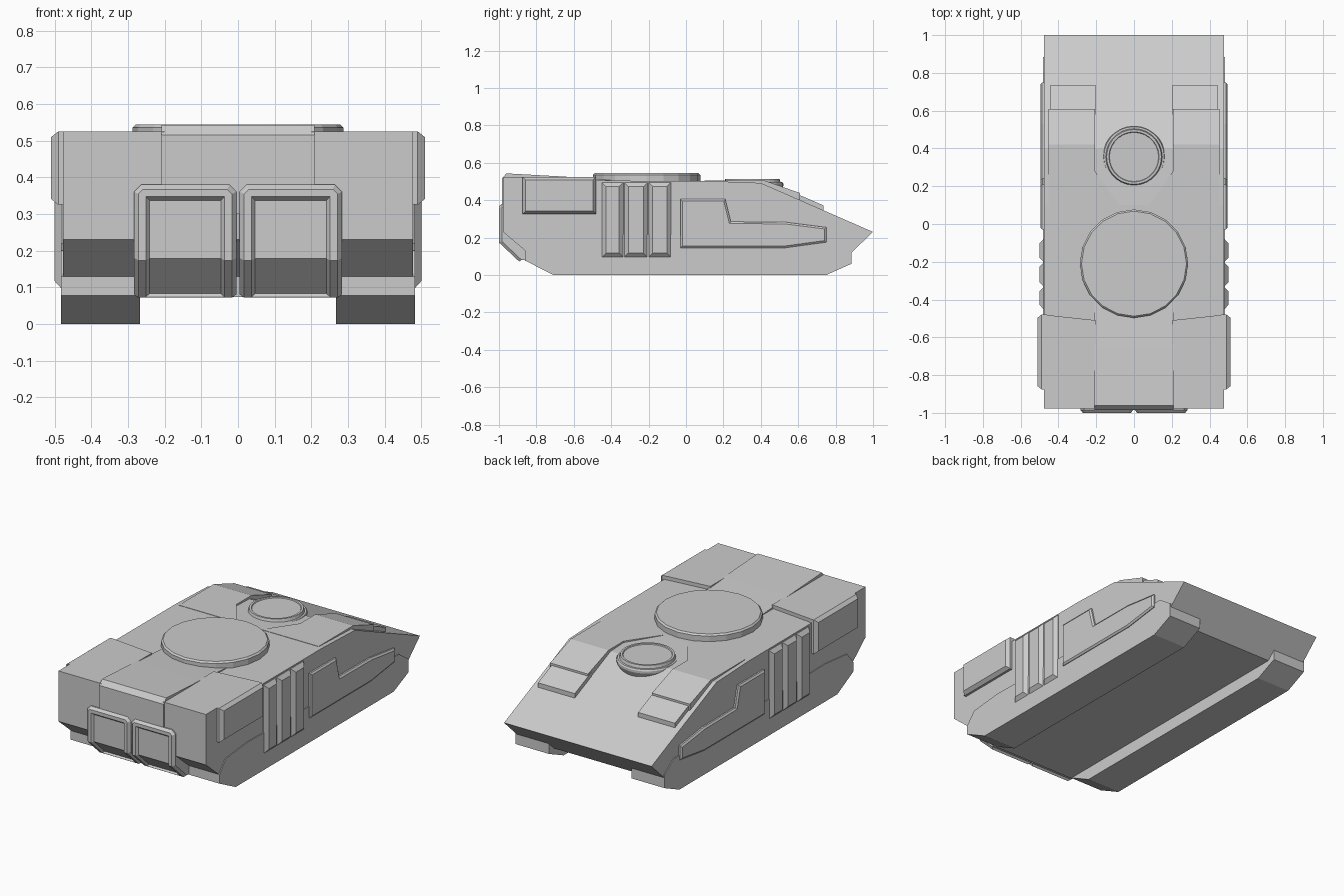
import bpy, bmesh, math
from mathutils import Vector

if "Cube" in bpy.data.objects:
    bpy.data.objects.remove(bpy.data.objects["Cube"])


def finish(name, bm, mirror=False):
    me = bpy.data.meshes.new(name)
    bm.to_mesh(me)
    bm.free()
    ob = bpy.data.objects.new(name, me)
    bpy.context.collection.objects.link(ob)
    if mirror:
        m = ob.modifiers.new("Mirror", 'MIRROR')
        m.use_mirror_merge = False
    return ob


def extrude(pts, axis, a, b):
    """Solid from a closed outline: axis x takes (y, z) points, axis z takes (x, y)."""
    bm = bmesh.new()
    put = (lambda p, t: (t, p[0], p[1])) if axis == 'x' else (lambda p, t: (p[0], p[1], t))
    lo = [bm.verts.new(put(p, a)) for p in pts]
    hi = [bm.verts.new(put(p, b)) for p in pts]
    bm.faces.new(lo)
    cap = bm.faces.new(hi)
    n = len(pts)
    for i in range(n):
        j = (i + 1) % n
        bm.faces.new((lo[i], lo[j], hi[j], hi[i]))
    bmesh.ops.recalc_face_normals(bm, faces=bm.faces[:])
    bm.normal_update()
    return bm, cap


def prism(name, pts, axis, a, b, mirror=False, chamfer=None):
    bm, cap = extrude(pts, axis, a, b)
    if chamfer:
        bmesh.ops.inset_region(bm, faces=[cap], thickness=chamfer[0], depth=chamfer[1],
                               use_even_offset=True, use_boundary=True)
    return finish(name, bm, mirror)


def lathe(name, profile, cy, n):
    bm = bmesh.new()
    rings = []
    for r, z in profile:
        rings.append([bm.verts.new((r * math.sin(2 * math.pi * i / n),
                                    cy + r * math.cos(2 * math.pi * i / n), z)) for i in range(n)])
    for p, q in zip(rings, rings[1:]):
        for i in range(n):
            j = (i + 1) % n
            bm.faces.new((p[i], p[j], q[j], q[i]))
    bm.faces.new(rings[0])
    bm.faces.new(rings[-1])
    bmesh.ops.recalc_face_normals(bm, faces=bm.faces[:])
    return finish(name, bm)


def rect(a0, a1, b0, b1):
    return [(a0, b0), (a1, b0), (a1, b1), (a0, b1)]


# Main hull, with the long wedge at +y, and the lower belly between the pods
prism("hull", [(-0.978, 0.505), (0.1, 0.503), (0.4, 0.492), (1.0, 0.23), (0.885, 0.12),
               (-0.86, 0.13), (-0.978, 0.23)], 'x', -0.477, 0.477)
prism("belly", [(-0.86, 0.074), (0.837, 0.074), (0.885, 0.12), (0.885, 0.14), (-0.86, 0.2)],
      'x', -0.275, 0.275)

# Track pods under each side
prism("track_pod", [(-0.71, 0), (0.75, 0), (0.885, 0.06), (0.885, 0.14), (0.8, 0.2), (-0.6, 0.22),
                    (-0.8, 0.2), (-0.86, 0.13), (-0.86, 0.077)], 'x', 0.267, 0.482, True)

# Raised roof slabs at the door end
prism("corner_roof_slab", [(0.2, -0.978), (0.477, -0.978), (0.477, -0.48), (0.2, -0.51)],
      'z', 0.48, 0.525, True)
prism("centre_roof_slab", [(-0.985, 0.3), (-0.985, 0.515), (-0.96, 0.543), (-0.65, 0.526),
                           (-0.35, 0.503), (-0.35, 0.45), (-0.9, 0.3)], 'x', -0.208, 0.208)

# Side boxes, ribs and stepped side panels
prism("side_box", rect(-0.875, -0.48, 0.325, 0.525), 'x', 0.46, 0.49, True, (0.016, 0.02))
for i, (y0, y1) in enumerate([(-0.45, -0.335), (-0.33, -0.205), (-0.2, -0.08)]):
    prism(f"side_rib_{i + 1}", rect(y0, y1, 0.095, 0.495), 'x', 0.46, 0.48, True, (0.022, 0.02))
prism("side_panel", [(-0.03, 0.405), (0.21, 0.405), (0.24, 0.285), (0.53, 0.283), (0.75, 0.255),
                     (0.75, 0.175), (0.53, 0.145), (-0.03, 0.145)],
      'x', 0.46, 0.486, True, (0.01, 0.008))

# Raised strips running down the sloped deck
prism("deck_plate", [(0.08, 0.1), (0.452, 0.1), (0.452, 0.41), (0.207, 0.41), (0.207, 0.28)],
      'z', 0.46, 0.505, True)
prism("upper_slope_strip", [(0.4, 0.505), (0.42, 0.505), (0.61, 0.438), (0.61, 0.38), (0.4, 0.45)],
      'x', 0.207, 0.452, True)
prism("lower_slope_strip", [(0.58, 0.439), (0.735, 0.372), (0.735, 0.33), (0.58, 0.38)],
      'x', 0.205, 0.443, True)

# Turret ring and round hatch
lathe("turret_ring", [(0.287, 0.48), (0.287, 0.535), (0.278, 0.544)], -0.21, 20)
lathe("round_hatch", [(0.13, 0.40), (0.165, 0.475), (0.165, 0.488), (0.16, 0.496), (0.15, 0.497),
                      (0.145, 0.514), (0.133, 0.514), (0.13, 0.509)], 0.355, 28)

# Pair of bent doors: clipped top corners, chamfered rims and sunken panels open towards the bottom
bm, _ = extrude([(-0.84, 0.38), (-0.985, 0.38), (-0.985, 0.18), (-0.88, 0.081), (-0.84, 0.081)],
                'x', 0.004, 0.284)
top = [e for e in bm.edges if all(v.co.z > 0.379 for v in e.verts)
       and abs(e.verts[0].co.x - e.verts[1].co.x) < 1e-4
       and abs(e.verts[0].co.y - e.verts[1].co.y) > 0.1]
bmesh.ops.bevel(bm, geom=top, offset=0.02, segments=1, affect='EDGES')
bm.normal_update()
outer = [f for f in bm.faces if f.normal.y < -0.3 and abs(f.normal.x) < 0.1]
down = Vector((0, 0.727, -0.687))
for t, d in ((0.013, 0.015), (0.02, 0.0), (0.01, -0.012)):
    bmesh.ops.inset_region(bm, faces=outer, thickness=t, depth=d,
                           use_even_offset=True, use_boundary=True)
    for v in {v for f in outer for v in f.verts}:
        if v.co.z < 0.14:
            v.co += down * t * 0.85
    bm.normal_update()
finish("door", bm, True)
